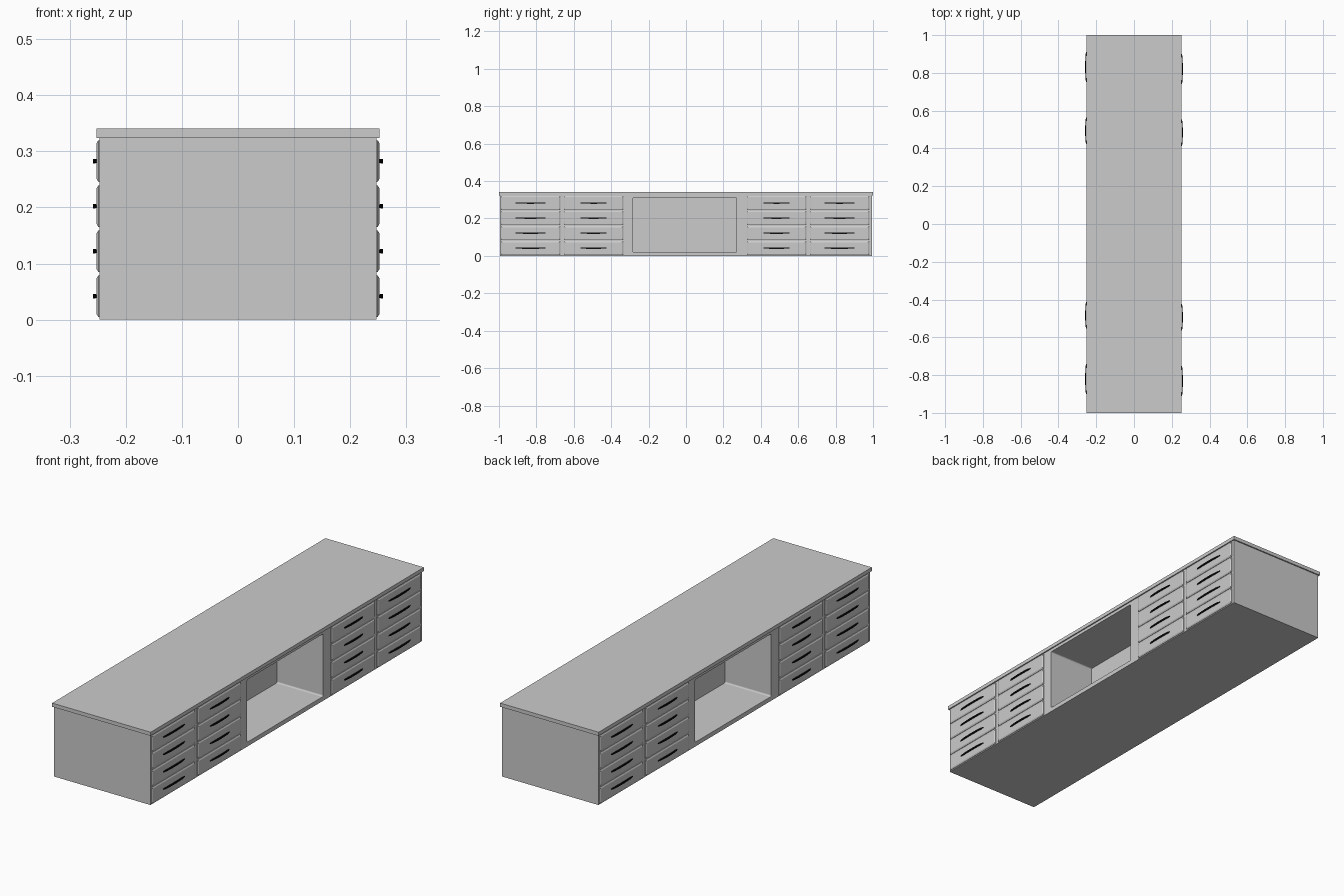
import bpy, bmesh, math

if "Cube" in bpy.data.objects:
    bpy.data.objects.remove(bpy.data.objects["Cube"])

black = bpy.data.materials.new("black_metal")
black.diffuse_color = (0.004, 0.004, 0.004, 1)
black.use_nodes = True
black.node_tree.nodes["Principled BSDF"].inputs["Base Color"].default_value = black.diffuse_color


def finish(name, bm, mat=None):
    bmesh.ops.recalc_face_normals(bm, faces=bm.faces)
    mesh = bpy.data.meshes.new(name)
    bm.to_mesh(mesh)
    bm.free()
    ob = bpy.data.objects.new(name, mesh)
    bpy.context.collection.objects.link(ob)
    if mat:
        mesh.materials.append(mat)
    return ob


def box_bm(x0, x1, y0, y1, z0, z1):
    bm = bmesh.new()
    bmesh.ops.create_cube(bm, size=1)
    for v in bm.verts:
        v.co = (x1 if v.co.x > 0 else x0,
                y1 if v.co.y > 0 else y0,
                z1 if v.co.z > 0 else z0)
    return bm


def drawer_front(y, z, w, h):
    # flat slab with a chamfered outer rim
    bm = bmesh.new()
    rings = []
    for x, inset in ((0.246, 0), (0.249, 0), (0.2525, 0.006)):
        a, b = w / 2 - inset, h / 2 - inset
        rings.append([bm.verts.new((x, y + sy * a, z + sz * b))
                      for sy, sz in ((-1, -1), (1, -1), (1, 1), (-1, 1))])
    for r, s in zip(rings, rings[1:]):
        for i in range(4):
            j = (i + 1) % 4
            bm.faces.new((r[i], r[j], s[j], s[i]))
    bm.faces.new(rings[0])
    bm.faces.new(rings[-1])
    return bm


def bow_handle(y, z, length):
    # slim square bar bowed outward and tapering to its ends
    bm = bmesh.new()
    n = 12
    rings = []
    for i in range(n + 1):
        t = -1 + 2 * i / n
        bulge = math.sqrt(max(0, 1 - t * t))
        x = 0.2515 + 0.005 * bulge
        hz = 0.002 + 0.002 * bulge
        yy = y + t * length / 2
        rings.append([bm.verts.new((x + dx, yy, z + dz)) for dx, dz in
                      ((-0.002, -hz), (0.002, -hz), (0.002, hz), (-0.002, hz))])
    for r, s in zip(rings, rings[1:]):
        for i in range(4):
            j = (i + 1) % 4
            bm.faces.new((r[i], r[j], s[j], s[i]))
    bm.faces.new(rings[0])
    bm.faces.new(rings[-1])
    return bm


# carcass and worktop
carcass = finish("carcass", box_bm(-0.247, 0.247, -0.994, 0.994, 0, 0.324))
finish("worktop", box_bm(-0.2525, 0.2525, -1, 1, 0.324, 0.341))

# one alcove per side, leaving a thin centre panel
for turn in (0, math.pi):
    bm = box_bm(0.01, 0.3, -0.286, 0.271, 0.02, 0.31)
    edges = [e for e in bm.edges
             if abs(e.verts[0].co.x - e.verts[1].co.x) > 0.1]
    bmesh.ops.bevel(bm, geom=edges, offset=0.006, segments=3, profile=0.5,
                    affect='EDGES')
    cutter = finish("alcove_cutter", bm)
    cutter.rotation_euler.z = turn
    cutter.hide_render = True
    bpy.context.view_layer.objects.active = carcass
    mod = carcass.modifiers.new("alcove", 'BOOLEAN')
    mod.operation = 'DIFFERENCE'
    mod.solver = 'EXACT'
    mod.object = cutter
    bpy.ops.object.modifier_apply(modifier=mod.name)
    bpy.data.objects.remove(cutter)

# drawers: four columns of four on each long side, sides turned 180 degrees
columns = ((-0.831, 0.16), (-0.494, 0.14), (0.484, 0.14), (0.821, 0.16))
for turn in (0, math.pi):
    for y, length in columns:
        for row in range(4):
            z = 0.0418 + 0.0803 * row
            front = finish("drawer_front", drawer_front(y, z, 0.318, 0.074))
            handle = finish("drawer_handle", bow_handle(y, z, length), black)
            front.rotation_euler.z = handle.rotation_euler.z = turn
